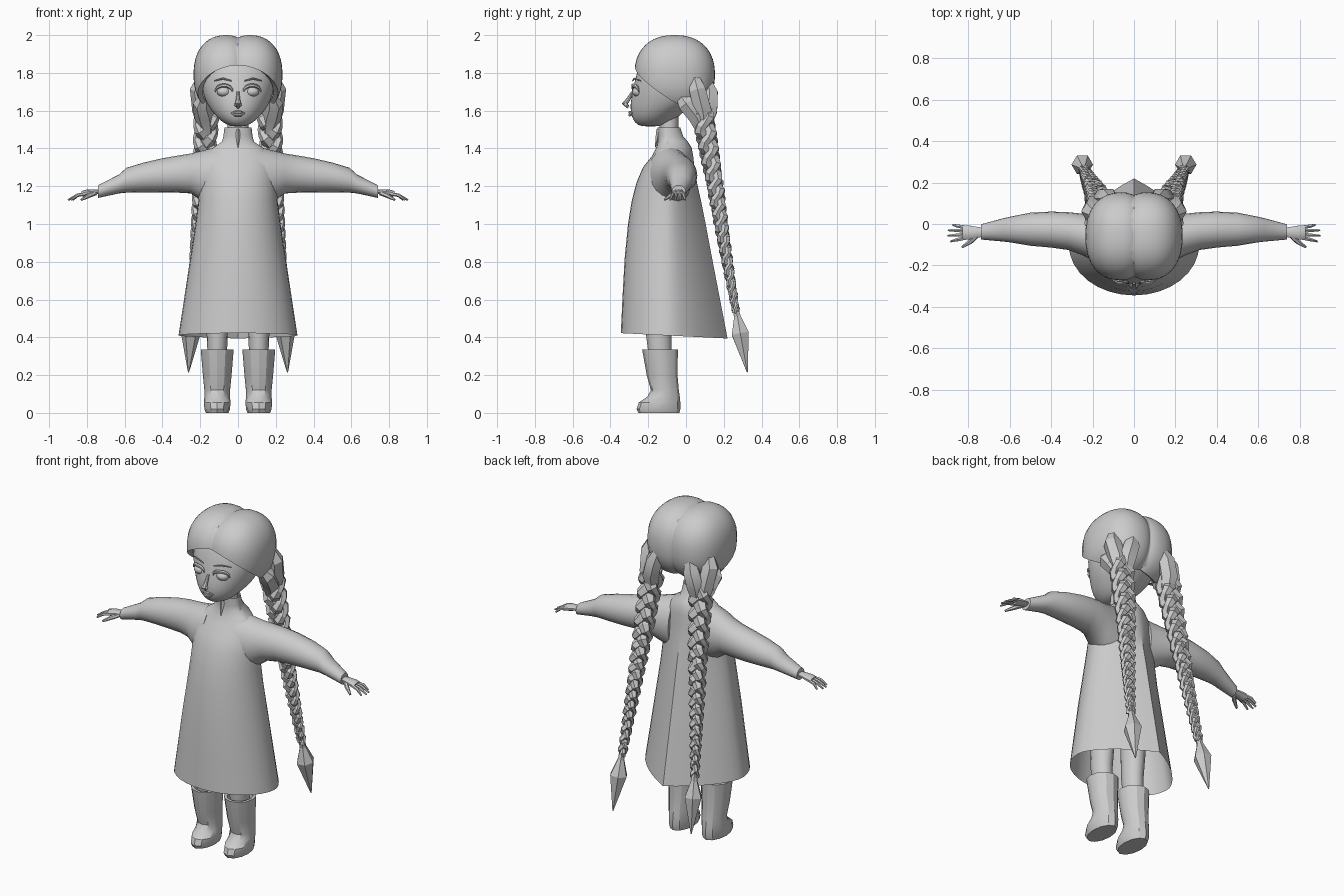
import bpy, bmesh
from math import sin, cos, pi, radians
from mathutils import Vector as V

if "Cube" in bpy.data.objects:
    bpy.data.objects.remove(bpy.data.objects["Cube"])


def finish(bm, name, mirror=False, angle=35, sub=0):
    bmesh.ops.recalc_face_normals(bm, faces=bm.faces)
    me = bpy.data.meshes.new(name)
    bm.to_mesh(me)
    bm.free()
    ob = bpy.data.objects.new(name, me)
    bpy.context.collection.objects.link(ob)
    if angle:
        bpy.ops.object.select_all(action='DESELECT')
        ob.select_set(True)
        bpy.context.view_layer.objects.active = ob
        bpy.ops.object.shade_smooth_by_angle(angle=radians(angle))
    if sub:
        ob.modifiers.new("smooth", 'SUBSURF').levels = sub
        ob.modifiers["smooth"].render_levels = sub
    if mirror:
        ob.modifiers.new("mirror", 'MIRROR')
    return ob


def loft(name, rings, caps=(True, True), **kw):
    """Skin a list of equally long point rings."""
    bm = bmesh.new()
    vs = [[bm.verts.new(p) for p in r] for r in rings]
    n = len(rings[0])
    for a, b in zip(vs, vs[1:]):
        for i in range(n):
            bm.faces.new((a[i], a[(i + 1) % n], b[(i + 1) % n], b[i]))
    if caps[0]:
        bm.faces.new(vs[0])
    if caps[1]:
        bm.faces.new(vs[-1])
    return finish(bm, name, **kw)


def level(z, hw, yf, yb, n=24, cx=0, yc=None, point=0.0, tilt=0.0):
    """Horizontal ring; the back half can be drawn to a point."""
    yc = (yf + yb) / 2 if yc is None else yc
    out = []
    for i in range(n):
        a = 2 * pi * i / n
        s, c = sin(a), cos(a)
        if s >= 0:
            y = yc + (yb - yc) * (s * (1 - point) + (1 - abs(c)) * point)
        else:
            y = yc + (yc - yf) * s
        out.append((cx + hw * c, y, z + tilt * y))
    return out


def tube(name, pts, radii, n=6, flat=1.0, **kw):
    """Sweep a polygon along points with varying radius."""
    pts = [V(p) for p in pts]
    rings = []
    for i, p in enumerate(pts):
        t = (pts[min(i + 1, len(pts) - 1)] - pts[max(i - 1, 0)]).normalized()
        u = V((0, 1, 0)).cross(t).normalized()
        w = t.cross(u)
        rings.append([p + radii[i] * (u * cos(2 * pi * k / n) * flat + w * sin(2 * pi * k / n))
                      for k in range(n)])
    return loft(name, rings, **kw)


def ball(bm, loc, r, e=2.0, seg=20, left=None):
    """Super-ellipsoid; left gives another radius for the -x side."""
    vs = bmesh.ops.create_uvsphere(bm, u_segments=seg, v_segments=seg * 3 // 4, radius=1)['verts']
    for v in vs:
        d = v.co / sum(abs(c) ** e for c in v.co) ** (1 / e)
        rx = left if left and d.x < 0 else r[0]
        v.co = V(loc) + V((d.x * rx, d.y * r[1], d.z * r[2]))


# Head and neck
head = [(1.515, .035, -.24, -.14), (1.535, .08, -.272, -.08), (1.575, .122, -.292, -.03),
        (1.63, .165, -.298, .03), (1.70, .192, -.285, .09), (1.78, .2, -.268, .11),
        (1.87, .18, -.24, .1), (1.94, .1, -.18, .04)]
loft("head", [level(*r, yc=-.1 if r[0] > 1.6 else None) for r in head], sub=1)
loft("neck", [level(z, .055, -.14, -.04, 16) for z in (1.42, 1.58)])

# Face details
bm = bmesh.new()
ball(bm, (.075, -.252, 1.70), (.037, .033, .027))
finish(bm, "eye", mirror=True)
arc = [(.075 + .046 * cos(a), -.281 + .03 * max(0, cos(a)), 1.70 + .034 * sin(a))
       for a in (i * pi / 8 for i in range(9))]
tube("upper_eyelid", arc, [.003, .006, .009, .01, .01, .01, .009, .006, .003], mirror=True)
tube("eyebrow", [(.035, -.282, 1.758), (.08, -.274, 1.77), (.125, -.24, 1.758)],
     [.003, .005, .003], mirror=True)
tube("nose", [(0, -.283, 1.70), (0, -.305, 1.66), (0, -.324, 1.637), (0, -.305, 1.617)],
     [.007, .011, .016, .008], n=8)
bm = bmesh.new()
ball(bm, (.012, -.319, 1.632), (.009, .01, .01), seg=10)
finish(bm, "nostril", mirror=True)
for nm, z, r in (("upper_lip", 1.592, .008), ("lower_lip", 1.578, .01)):
    tube(nm, [(-.035, -.284, 1.588), (-.015, -.297, z), (.015, -.297, z), (.035, -.284, 1.588)],
         [.002, r, r, .002])

# Parted hair cap: one lobe trimmed at the parting and hairline, then mirrored
bm = bmesh.new()
ball(bm, (.06, -.06, 1.79), (.175, .213, .21), e=2.3, seg=32, left=.14)
for co, no in (((0, 0, 0), (-1, 0, 0)), ((0, -.27, 1.85), (-.3, -.7, -1))):
    bmesh.ops.bisect_plane(bm, geom=bm.verts[:] + bm.edges[:] + bm.faces[:],
                           plane_co=co, plane_no=no, clear_outer=True)
edge = [e for e in bm.edges if e.is_boundary
        and not all(abs(v.co.x) < 1e-4 for v in e.verts)]
new = bmesh.ops.extrude_edge_only(bm, edges=edge)['geom']
for v in new:
    if isinstance(v, bmesh.types.BMVert):
        v.co = V((v.co.x * .88, -.06 + (v.co.y + .06) * .9, v.co.z + .01))
finish(bm, "hair_cap", mirror=True)

# Gathered locks leading into the braids
locks = [[(.17, .03, 1.83), (.205, .06, 1.71), (.19, .09, 1.6), (.18, .10, 1.5)],
         [(.09, .10, 1.80), (.125, .125, 1.69), (.15, .12, 1.6), (.15, .10, 1.5)],
         [(.17, -.05, 1.70), (.19, .0, 1.635), (.18, .06, 1.57), (.16, .09, 1.48)]]
for i, p in enumerate(locks):
    tube("gathered_lock_%d" % (i + 1), p, [.015, .05, .052, .03], mirror=True, angle=30)

# Three-strand braids with pointed ends
path = [V(p) for p in ((.165, .085, 1.60), (.185, .15, 1.23), (.215, .205, .88), (.243, .265, .53))]


def along(t):
    s = min(t * 3, 2.999)
    return path[int(s)].lerp(path[int(s) + 1], s - int(s))


for k in range(3):
    pts, rad = [], []
    for i in range(55):
        t = i / 54
        w = .085 - .054 * t
        p = 2 * pi * (5.4 * (.75 * t + .25 * t * t) + k / 3)
        pts.append(along(t) + V((.52 * w * sin(p), .36 * w * sin(2 * p), 0)))
        rad.append(w * (.42 + .1 * cos(2 * p)))
    tube("braid_strand_%d" % (k + 1), pts, rad, n=6, mirror=True, angle=20)
tube("braid_end", [(.242, .262, .55), (.245, .272, .51), (.25, .287, .42), (.262, .325, .215)],
     [.018, .02, .052, .003], mirror=True, angle=0)

# Dress, open at the hem, with a ridge down the back
dress = [(.405, .315, -.345, .22, .5), (.6, .285, -.336, .182, .5), (.8, .255, -.325, .143, .5),
         (1.0, .225, -.307, .104, .5), (1.12, .21, -.288, .08, .45), (1.22, .203, -.262, .058, .4),
         (1.3, .195, -.228, .045, .3), (1.36, .175, -.18, .038, .2), (1.405, .13, -.158, .03, .1),
         (1.435, .085, -.148, .01, 0), (1.465, .077, -.148, -.015, 0), (1.51, .072, -.15, -.03, 0)]
loft("dress", [level(z, hw, yf, yb, 32, yc=-.1, point=pt, tilt=-.05 if z < 1 else 0)
               for z, hw, yf, yb, pt in dress], caps=(False, False), angle=40)
tube("collar_slit", [(0, -.143, 1.50), (0, -.15, 1.46), (0, -.163, 1.405)],
     [.014, .011, .002], n=4, mirror=False, angle=0)

# Sleeves
sleeve = [(.1, 1.41, 1.08, -.205, .03), (.19, 1.388, 1.12, -.18, .04), (.25, 1.373, 1.162, -.15, .05),
          (.32, 1.362, 1.166, -.125, .057), (.4, 1.348, 1.166, -.114, .06), (.5, 1.325, 1.168, -.105, .055),
          (.59, 1.298, 1.166, -.09, .037), (.63, 1.262, 1.162, -.085, .028), (.74, 1.205, 1.138, -.075, -.002)]
rings = []
for x, zt, zb, yf, yb in sleeve:
    rings.append([(x, (yf + yb) / 2 + (yb - yf) / 2 * cos(a), (zt + zb) / 2 + (zt - zb) / 2 * sin(a))
                  for a in (2 * pi * i / 20 for i in range(20))])
loft("sleeve", rings, mirror=True, angle=40)

# Hands
tube("palm", [(.72, -.04, 1.172), (.76, -.04, 1.17), (.80, -.041, 1.164), (.825, -.041, 1.158)],
     [.022, .028, .036, .034], n=10, flat=.5, mirror=True)
for i, (y0, y1, x1) in enumerate(((-.066, -.084, .885), (-.05, -.057, .9), (-.033, -.03, .898), (-.017, -.004, .875))):
    tube("finger_%d" % (i + 1), [(.81, y0, 1.16), (.85, (y0 + y1) / 2, 1.152), (x1, y1, 1.127)],
         [.01, .009, .005], mirror=True)
tube("thumb", [(.755, -.05, 1.165), (.79, -.085, 1.15), (.83, -.112, 1.128)],
     [.014, .012, .006], mirror=True)

# Legs
loft("leg", [level(z, r, yc - r * 1.2, yc + r * 1.2, 16, cx=.11)
             for z, r, yc in ((.28, .05, -.135), (.42, .056, -.145), (.85, .075, -.13))], mirror=True)

# Boots, faceted, with a short toe
boot = [(0, .06, -.252, -.035), (.02, .068, -.262, -.03), (.055, .07, -.25, -.03),
        (.085, .068, -.205, -.033), (.12, .068, -.186, -.038), (.2, .076, -.208, -.045),
        (.335, .087, -.232, -.043)]
rings = [level(z, hw, yf, yb, 12, cx=.11) for z, hw, yf, yb in boot]
rings += [level(.335, .07, -.215, -.06, 12, cx=.11), level(.3, .065, -.21, -.065, 12, cx=.11)]
loft("boot", rings, mirror=True, angle=30)
